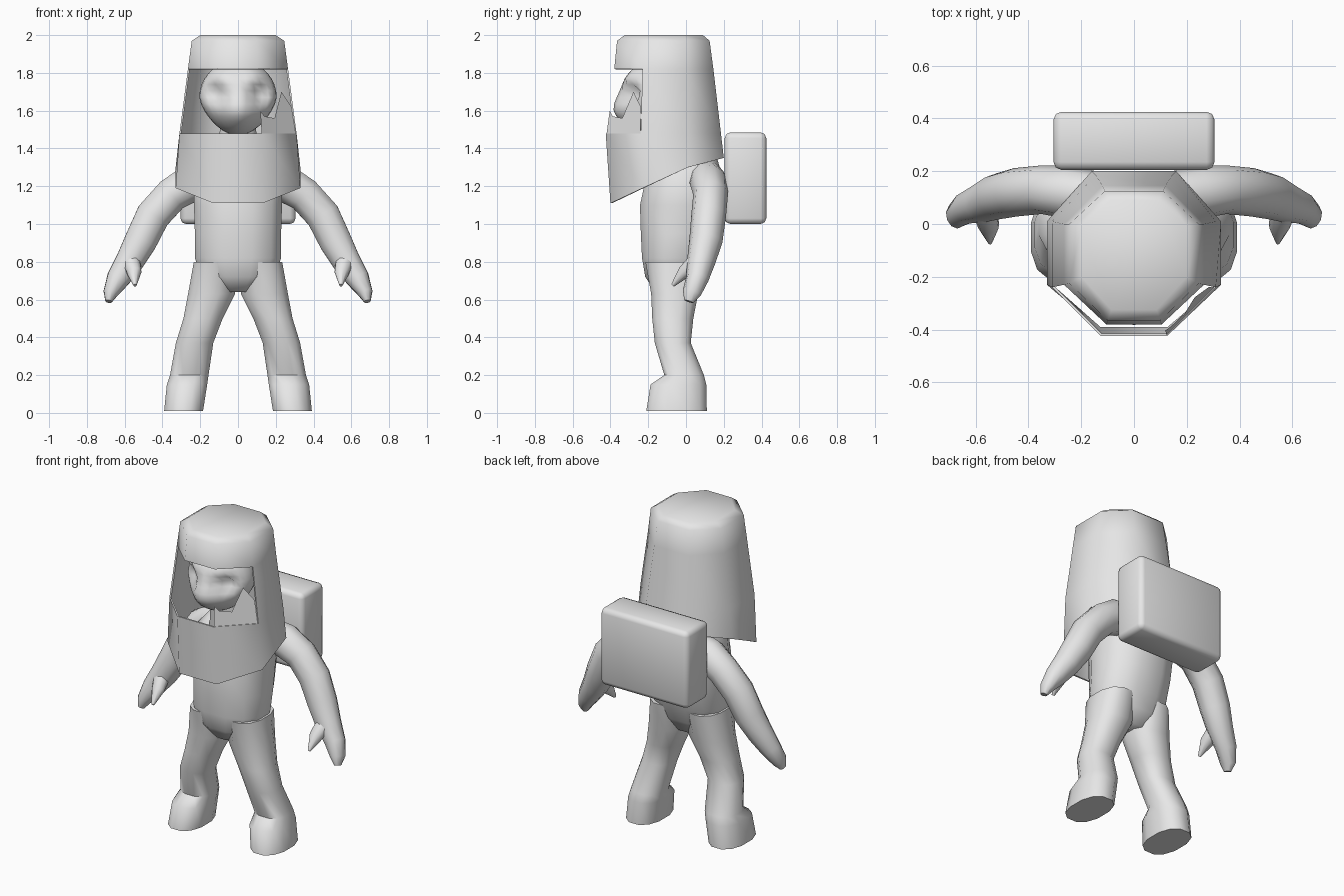
import bpy, bmesh, math
from mathutils import Vector

if "Cube" in bpy.data.objects:
    bpy.data.objects.remove(bpy.data.objects["Cube"])

grey = bpy.data.materials.new("plain_grey")
grey.diffuse_color = (0.8, 0.8, 0.8, 1)
grey.use_nodes = True
grey.node_tree.nodes["Principled BSDF"].inputs["Base Color"].default_value = grey.diffuse_color


def finish(name, bm, angle=50):
    bmesh.ops.recalc_face_normals(bm, faces=bm.faces)
    me = bpy.data.meshes.new(name)
    bm.to_mesh(me)
    bm.free()
    me.materials.append(grey)
    ob = bpy.data.objects.new(name, me)
    bpy.context.collection.objects.link(ob)
    bpy.ops.object.select_all(action='DESELECT')
    ob.select_set(True)
    bpy.context.view_layer.objects.active = ob
    bpy.ops.object.shade_smooth_by_angle(angle=math.radians(angle))
    return ob


def loft(name, rings, caps=True, angle=60):
    bm = bmesh.new()
    vs = [[bm.verts.new(p) for p in r] for r in rings]
    n = len(rings[0])
    for a, b in zip(vs, vs[1:]):
        for i in range(n):
            j = (i + 1) % n
            bm.faces.new((a[i], a[j], b[j], b[i]))
    if caps:
        bm.faces.new(vs[0])
        bm.faces.new(vs[-1])
    return finish(name, bm, angle)


def ring(c, u, v, n=12, power=1.0):
    """Closed ring around c; a power below 1 makes it squarer."""
    pts = []
    for i in range(n):
        a = 2 * math.pi * (i + 0.5) / n
        ca, sa = math.cos(a), math.sin(a)
        pts.append(Vector(c) + Vector(u) * math.copysign(abs(ca) ** power, ca)
                   + Vector(v) * math.copysign(abs(sa) ** power, sa))
    return pts


def flat_ring(x, y, z, rx, ry, power=0.85):
    return ring((x, y, z), (rx, 0, 0), (0, ry, 0), 12, power)


def tube(name, path, side):
    """Tube along points (x, y, z, width, depth), mirrored by side."""
    pts = [Vector((p[0] * side, p[1], p[2])) for p in path]
    rings = []
    for i, p in enumerate(path):
        t = (pts[min(i + 1, len(pts) - 1)] - pts[max(i - 1, 0)]).normalized()
        w = t.cross(Vector((0, 1, 0))).normalized()
        d = w.cross(t)
        rings.append(ring(pts[i], w * p[3], d * p[4], 10))
    return loft(name, rings)


# Torso: height, centre y, half width, half depth
torso = [(1.38, 0.02, 0.16, 0.14), (1.28, -0.01, 0.24, 0.20), (1.10, -0.03, 0.24, 0.22),
         (0.95, -0.04, 0.235, 0.205), (0.82, -0.06, 0.235, 0.178),
         (0.72, -0.07, 0.20, 0.15), (0.64, -0.065, 0.09, 0.10)]
loft("torso", [flat_ring(0, y, z, rx, ry) for z, y, rx, ry in torso])

# Neck
loft("neck", [flat_ring(0, -0.10, 1.55, 0.09, 0.10), flat_ring(0, -0.05, 1.30, 0.13, 0.13)])

# Legs with feet, arms and thumbs
leg = [(0.125, -0.06, 0.80, 0.112, 0.16), (0.140, -0.06, 0.63, 0.128, 0.128),
       (0.185, -0.07, 0.50, 0.107, 0.112), (0.230, -0.07, 0.37, 0.102, 0.098),
       (0.258, -0.01, 0.20, 0.105, 0.108), (0.270, -0.04, 0.15, 0.110, 0.152),
       (0.288, -0.05, 0.01, 0.106, 0.165)]
arm = [(0.10, 0.10, 1.25, 0.10, 0.09), (0.25, 0.12, 1.215, 0.105, 0.10),
       (0.35, 0.13, 1.155, 0.096, 0.092), (0.45, 0.12, 1.045, 0.095, 0.092),
       (0.515, 0.105, 0.91, 0.090, 0.088), (0.575, 0.08, 0.80, 0.078, 0.075),
       (0.635, 0.06, 0.71, 0.064, 0.06), (0.675, 0.03, 0.635, 0.04, 0.05),
       (0.685, 0.015, 0.59, 0.018, 0.025)]
thumb = [(0.565, 0.05, 0.80, 0.05, 0.045), (0.550, -0.01, 0.745, 0.04, 0.035),
         (0.545, -0.07, 0.675, 0.008, 0.01)]
for side, label in ((1, "left"), (-1, "right")):
    loft(label + "_leg", [flat_ring(x * side, y, z, rx, ry) for x, y, z, rx, ry in leg])
    tube(label + "_arm", arm, side)
    tube(label + "_thumb", thumb, side)

# Head: sphere with narrow jaw, hollow eye sockets, brow and muzzle
bm = bmesh.new()
bmesh.ops.create_uvsphere(bm, u_segments=28, v_segments=18, radius=1)


def bump(x, z, cx, cz, r):
    return math.exp(-((x - cx) ** 2 + (z - cz) ** 2) / r ** 2)


for v in bm.verts:
    x, y, z = v.co.x * 0.205, v.co.y * 0.18, 1.67 + v.co.z * 0.20
    if z < 1.66:
        x *= 1 - 1.2 * (1.66 - z)
    if y < 0:
        y += 0.075 * bump(abs(x), z, 0.115, 1.69, 0.05)
        y -= 0.05 * bump(x, z, 0, 1.59, 0.09)
        y -= 0.02 * bump(abs(x), z, 0.09, 1.77, 0.05)
    v.co = (x, y - 0.165, z)
finish("head", bm)

# Helmet: eight-sided hood, levels given by their four corners on one side
levels = [
    [(0.085, -0.325, 2.0), (0.20, -0.20, 2.0), (0.20, -0.01, 2.0), (0.09, 0.09, 2.0)],
    [(0.10, -0.365, 1.97), (0.245, -0.225, 1.97), (0.245, 0, 1.97), (0.11, 0.125, 1.97)],
    [(0.105, -0.38, 1.82), (0.265, -0.23, 1.82), (0.265, 0, 1.82), (0.12, 0.145, 1.82)],
    [(0.125, -0.425, 1.48), (0.31, -0.24, 1.48), (0.31, 0.01, 1.48), (0.145, 0.185, 1.48)],
    [(0.13, -0.40, 1.11), (0.33, -0.23, 1.19), (0.33, 0.01, 1.30), (0.16, 0.20, 1.35)]]
bm = bmesh.new()
rows = [[bm.verts.new(p) for p in lv] + [bm.verts.new((-p[0], p[1], p[2])) for p in reversed(lv)]
        for lv in levels]
bm.faces.new(rows[0])
for k in range(4):
    for i in range(8):
        if k == 2 and i in (0, 6, 7):      # visor opening
            continue
        j = (i + 1) % 8
        bm.faces.new((rows[k][i], rows[k][j], rows[k + 1][j], rows[k + 1][i]))
helmet = finish("helmet", bm)
mod = helmet.modifiers.new("shell", 'SOLIDIFY')
mod.thickness = 0.01
mod.offset = -1
bpy.ops.object.modifier_apply(modifier=mod.name)
bpy.ops.object.shade_smooth_by_angle(angle=math.radians(50))

# Broken visor pane left in the opening: fraction along the slanted side, height
shard = [(0, 1.48), (0, 1.60), (0.12, 1.57), (0.42, 1.56), (0.52, 1.61), (0.72, 1.70),
         (0.98, 1.62), (1, 1.48)]
bm = bmesh.new()
pane = []
for f, z in shard:
    lean = (z - 1.48) / 0.34
    a = Vector((0.125 - 0.02 * lean, -0.42 + 0.045 * lean, z))
    b = Vector((0.305 - 0.045 * lean, -0.24 + 0.01 * lean, z))
    pane.append(bm.verts.new(a.lerp(b, f)))
bm.faces.new(pane)
finish("visor_shard", bm)

# Backpack: rounded box
bm = bmesh.new()
bmesh.ops.create_cube(bm, size=1)
for v in bm.verts:
    v.co = (v.co.x * 0.61, 0.315 + v.co.y * 0.22, 1.2425 + v.co.z * 0.485)
bmesh.ops.bevel(bm, geom=bm.edges[:], offset=0.03, segments=2, profile=0.5, affect='EDGES')
finish("backpack", bm)
